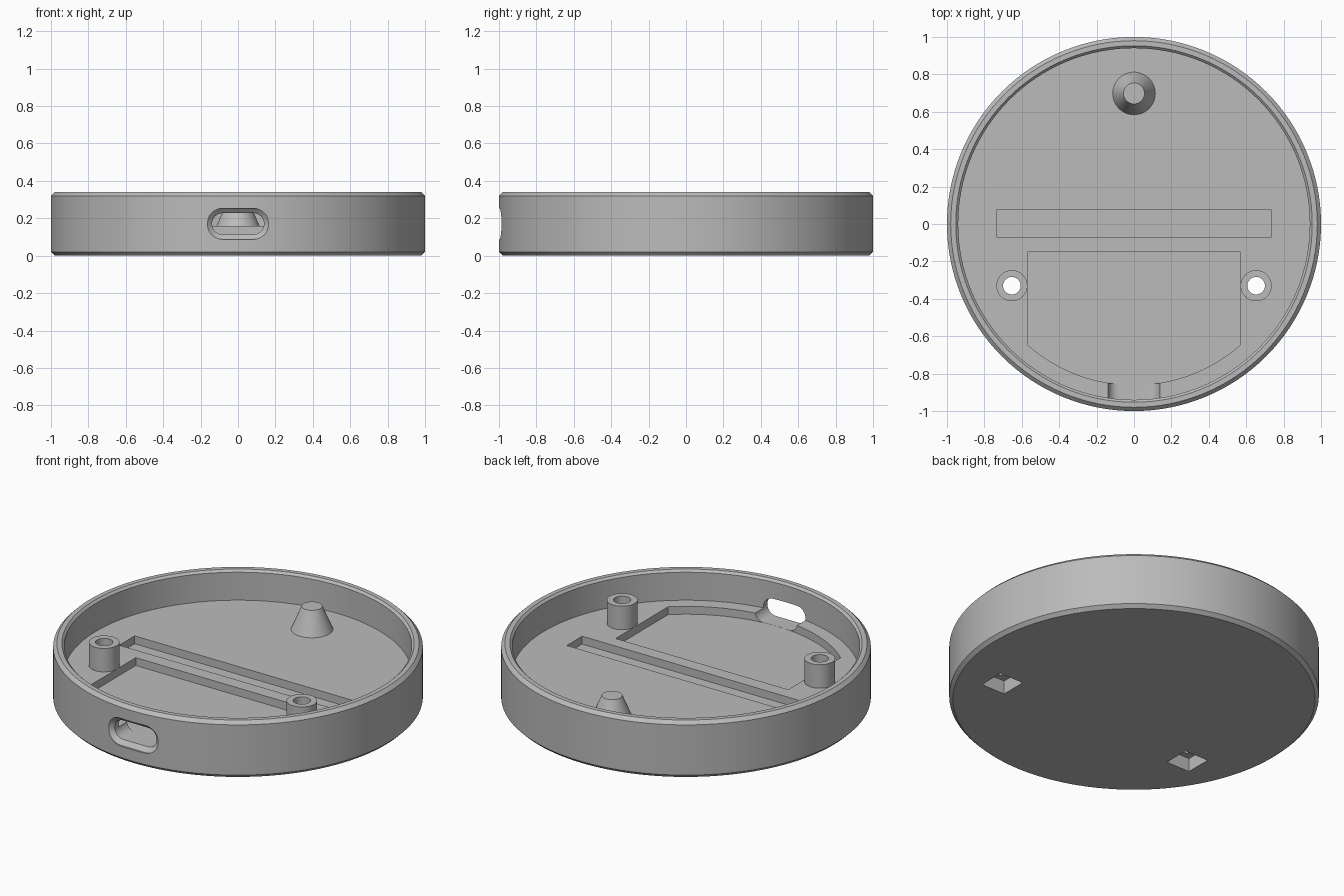
import bpy, bmesh, math

if "Cube" in bpy.data.objects:
    bpy.data.objects.remove(bpy.data.objects["Cube"])

SEG = 128
FLOOR, HEIGHT, SUNK = 0.16, 0.34, 0.113

grey = bpy.data.materials.new("plain grey")
grey.diffuse_color = (0.5, 0.5, 0.5, 1)
grey.use_nodes = True
grey.node_tree.nodes["Principled BSDF"].inputs["Base Color"].default_value = grey.diffuse_color


def make(name, bm, loc=(0, 0, 0)):
    bmesh.ops.remove_doubles(bm, verts=bm.verts, dist=1e-6)
    bmesh.ops.recalc_face_normals(bm, faces=bm.faces)
    me = bpy.data.meshes.new(name)
    bm.to_mesh(me)
    bm.free()
    me.materials.append(grey)
    ob = bpy.data.objects.new(name, me)
    ob.location = loc
    bpy.context.collection.objects.link(ob)
    return ob


def loft(name, rings, loc=(0, 0, 0), closed=False):
    """Join rings of points with quads; cap the ends, or close into a tube."""
    bm = bmesh.new()
    loops = [[bm.verts.new(p) for p in ring] for ring in rings]
    pairs = list(zip(loops, loops[1:]))
    if closed:
        pairs.append((loops[-1], loops[0]))
    else:
        bm.faces.new(loops[0])
        bm.faces.new(loops[-1])
    for a, b in pairs:
        n = len(a)
        for i in range(n):
            j = (i + 1) % n
            bm.faces.new((a[i], a[j], b[j], b[i]))
    return make(name, bm, loc)


def lathe(name, profile, loc=(0, 0, 0), seg=SEG, closed=False):
    rings = [[(r * math.cos(2 * math.pi * i / seg),
               r * math.sin(2 * math.pi * i / seg), z) for i in range(seg)]
             for r, z in profile]
    return loft(name, rings, loc, closed)


def prism(name, outline, z0, z1, loc=(0, 0, 0)):
    return loft(name, [[(x, y, z) for x, y in outline] for z in (z0, z1)], loc)


def rect(x0, x1, y0, y1):
    return [(x0, y0), (x1, y0), (x1, y1), (x0, y1)]


def activate(ob):
    bpy.ops.object.select_all(action='DESELECT')
    ob.select_set(True)
    bpy.context.view_layer.objects.active = ob


def cut(ob, cutter):
    activate(ob)
    mod = ob.modifiers.new("cut", 'BOOLEAN')
    mod.operation, mod.solver, mod.object = 'DIFFERENCE', 'EXACT', cutter
    bpy.ops.object.modifier_apply(modifier=mod.name)
    bpy.data.objects.remove(cutter)


# Round tray with chamfered rim and base
tray = lathe("tray", [(0.98, 0), (1, 0.02), (1, 0.32), (0.98, HEIGHT),
                      (0.953, HEIGHT), (0.94, 0.327), (0.94, FLOOR)])

# Long slot across the floor
cut(tray, prism("slot_cutter", rect(-0.735, 0.735, -0.07, 0.075), SUNK, 0.25))

# Board recess with a curved front edge
R, HX = 0.861, 0.57
half = math.asin(HX / R)
arc = [(R * math.sin(t), -R * math.cos(t))
       for t in (-half + 2 * half * i / 32 for i in range(33))]
cut(tray, prism("recess_cutter", arc + [(HX, -0.15), (-HX, -0.15)], SUNK, 0.25))


# Rounded port through the front wall, flared outside
def stadium(y, grow, cx=0.082, r=0.057, cz=0.1705):
    pts = []
    for side in (1, -1):
        for i in range(17):
            a = -math.pi / 2 + math.pi * i / 16
            pts.append((side * (cx + (r + grow) * math.cos(a)), y,
                        cz + side * (r + grow) * math.sin(a)))
    return pts


cut(tray, loft("port_cutter", [stadium(-1.05, 0.026), stadium(-0.988, 0.026),
                               stadium(-0.965, 0), stadium(-0.75, 0)]))

# Screw posts, with through holes and square nut pockets underneath
for side, x in (("left", -0.653), ("right", 0.653)):
    at = (x, -0.33, 0)
    cut(tray, lathe("hole_cutter", [(0.047, -0.1), (0.047, 0.3)], at, 48))
    cut(tray, prism("nut_cutter", rect(-0.078, 0.078, -0.078, 0.078),
                    -0.1, 0.08, at))
    lathe(side + "_screw_post", [(0.047, FLOOR), (0.083, FLOOR),
                                 (0.083, 0.3), (0.047, 0.3)], at, 48, True)

# Tapered support peg at the back
lathe("support_peg", [(0.114, FLOOR), (0.056, 0.297)], (0, 0.698, 0), 48)

for ob in list(bpy.context.scene.objects):
    activate(ob)
    bpy.ops.object.shade_smooth_by_angle(angle=math.radians(25))
